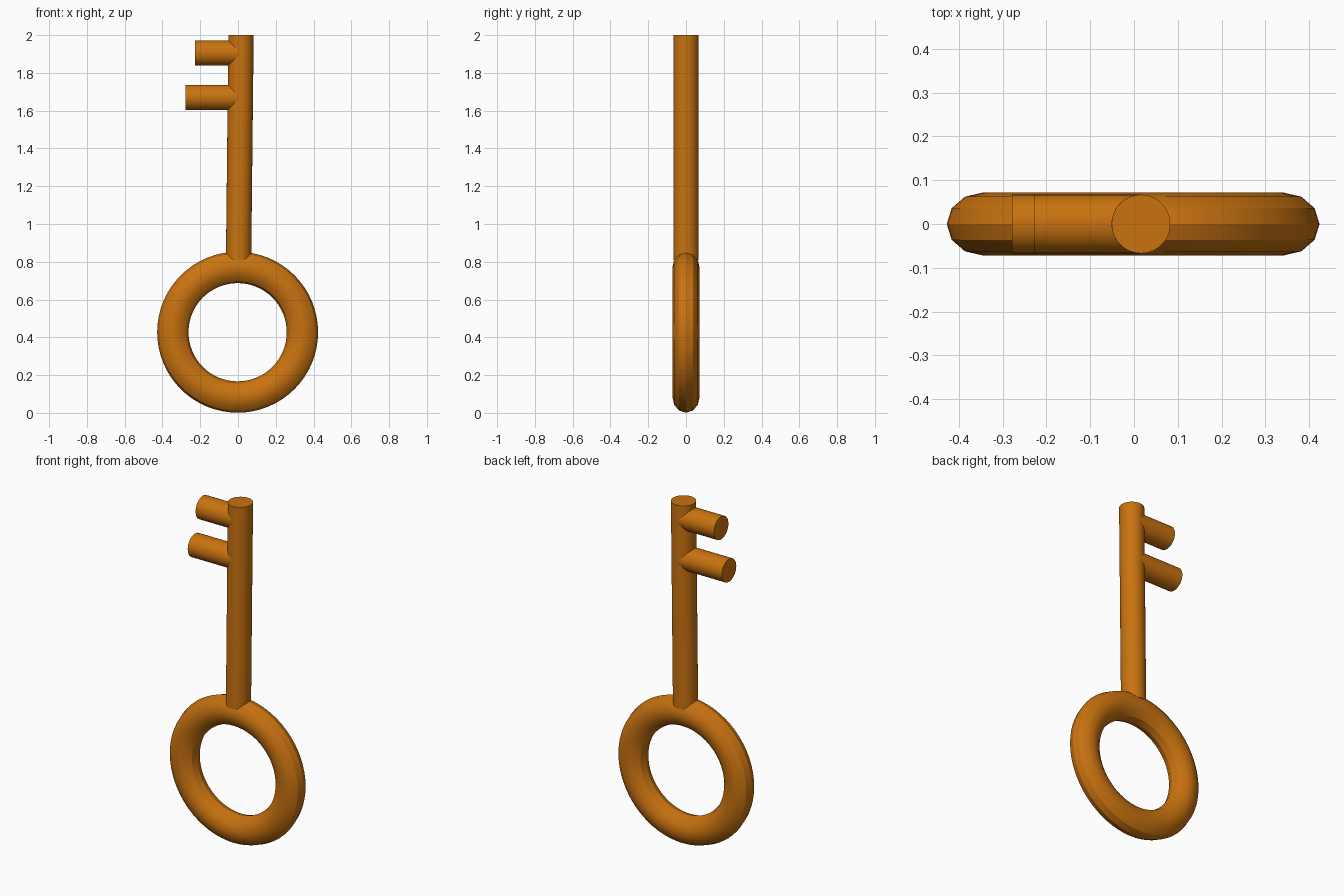
import bpy
import math
from mathutils import Matrix, Vector

cube = bpy.data.objects.get("Cube")
if cube:
    bpy.data.objects.remove(cube, do_unlink=True)

bronze = bpy.data.materials.new("orange_bronze")
bronze.use_nodes = True
colour = (0.58, 0.17, 0.005, 1)
bronze.diffuse_color = colour
bronze.node_tree.nodes["Principled BSDF"].inputs["Base Color"].default_value = colour

ROD_RADIUS = 0.067


def finish(name):
    obj = bpy.context.object
    obj.name = name
    obj.data.materials.clear()
    obj.data.materials.append(bronze)
    bpy.ops.object.shade_smooth_by_angle(angle=math.radians(30))
    return obj


def rod(name, start, end, level_ends=False):
    """Round rod between two points; level_ends keeps both caps horizontal."""
    start, end = Vector(start), Vector(end)
    axis = end - start
    bpy.ops.mesh.primitive_cylinder_add(vertices=48, radius=ROD_RADIUS, depth=axis.length)
    mesh = bpy.context.object.data
    if level_ends:
        for v in mesh.vertices:
            t = v.co.z / axis.length + 0.5
            v.co = Vector((v.co.x, v.co.y, 0)) + start.lerp(end, t)
    else:
        turn = axis.to_track_quat("Z", "Y").to_matrix().to_4x4()
        mesh.transform(Matrix.Translation((start + end) / 2) @ turn)
    return finish(name)


# Ring handle: upright torus, slightly flattened front to back
bpy.ops.mesh.primitive_torus_add(major_segments=64, minor_segments=12,
                                 major_radius=0.343, minor_radius=0.083)
flatten = Matrix.Diagonal((1, 1, 0.072 / 0.083, 1))
upright = Matrix.Rotation(math.pi / 2, 4, "X")
bpy.context.object.data.transform(Matrix.Translation((-0.002, 0, 0.427)) @ upright @ flatten)
finish("ring_handle")

# Shaft, leaning very slightly to one side
rod("shaft", (0.003, 0, 0.81), (0.016, 0, 2.0), level_ends=True)

# Two teeth on the right side of the shaft
for name, tip, height in (("upper_tooth", -0.228, 1.905), ("lower_tooth", -0.279, 1.67)):
    rod(name, (0.014, 0, height), (tip, 0, height))
